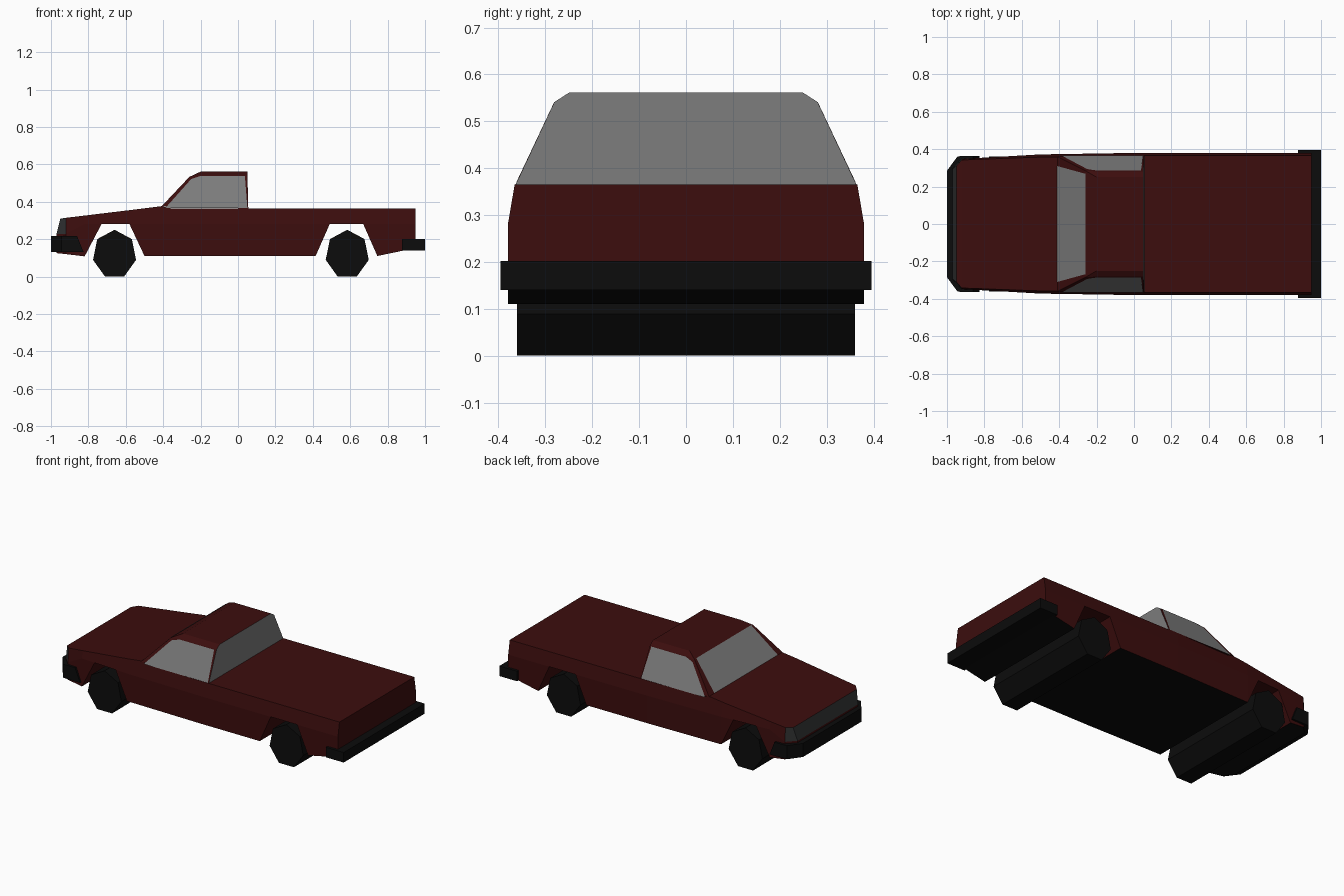
import bpy, bmesh, math

cube = bpy.data.objects.get("Cube")
if cube:
    bpy.data.objects.remove(cube, do_unlink=True)


def material(name, rgb):
    m = bpy.data.materials.new(name)
    m.use_nodes = True
    m.diffuse_color = (*rgb, 1)
    b = next(n for n in m.node_tree.nodes if n.type == 'BSDF_PRINCIPLED')
    b.inputs["Base Color"].default_value = (*rgb, 1)
    b.inputs["Roughness"].default_value = 0.8
    return m


RED = material("dark red paint", (0.045, 0.004, 0.004))
BLACK = material("black rubber", (0.0035, 0.0035, 0.0035))
GLASS = material("grey glass", (0.2, 0.2, 0.2))
GRILLE = material("dark grey grille", (0.032, 0.034, 0.035))


def build(name, verts, faces, mats, rule=None, closed=True):
    """Make a flat-shaded object; rule(face) picks the material slot."""
    bm = bmesh.new()
    vs = [bm.verts.new(v) for v in verts]
    for f in faces:
        bm.faces.new([vs[i] for i in f])
    if closed:
        bmesh.ops.remove_doubles(bm, verts=bm.verts[:], dist=0.0005)
        bmesh.ops.recalc_face_normals(bm, faces=bm.faces[:])
    bm.normal_update()
    if rule:
        for f in bm.faces:
            f.material_index = rule(f)
    me = bpy.data.meshes.new(name)
    bm.to_mesh(me)
    bm.free()
    for m in mats:
        me.materials.append(m)
    ob = bpy.data.objects.new(name, me)
    bpy.context.collection.objects.link(ob)
    return ob


def prism(name, bottom, top, mat):
    """Solid between two matching outlines."""
    n = len(bottom)
    faces = [tuple(range(n)), tuple(range(n, 2 * n))]
    faces += [(i, (i + 1) % n, n + (i + 1) % n, n + i) for i in range(n)]
    return build(name, bottom + top, faces, [mat])


# Body: columns of (x, underside z, crease z, top z), lofted along the truck
WIDTHS = [(-0.97, 0.295), (-0.92, 0.348), (-0.5, 0.372), (0, 0.38), (0.96, 0.38)]


def half_width(x, z):
    for (x0, w0), (x1, w1) in zip(WIDTHS, WIDTHS[1:]):
        if x <= x1:
            w = w0 + (w1 - w0) * (x - x0) / (x1 - x0)
            break
    return w - max(0, z - 0.28) * 0.17


columns = [
    (-0.97, 0.125, 0.228, 0.31), (-0.92, 0.12, 0.228, 0.314),
    (-0.82, 0.108, 0.28, 0.326), (-0.73, 0.28, 0.28, 0.337),
    (-0.58, 0.28, 0.28, 0.355), (-0.50, 0.11, 0.28, 0.365),
    (-0.41, 0.11, 0.28, 0.376), (-0.36, 0.11, 0.28, 0.365),
    (0.0, 0.11, 0.28, 0.365), (0.415, 0.11, 0.28, 0.365),
    (0.49, 0.28, 0.28, 0.365), (0.67, 0.28, 0.28, 0.365),
    (0.745, 0.11, 0.28, 0.365), (0.88, 0.138, 0.28, 0.365),
    (0.95, 0.155, 0.28, 0.365)]
verts, faces = [], []
for i, (x, *zs) in enumerate(columns):
    right = []
    for k, z in enumerate(zs):
        px = x + 0.02 if i == 0 and k == 2 else x   # nose leans back
        right.append((px, -half_width(px, z), z))
    verts += right + [(a, -b, c) for a, b, c in reversed(right)]
    if i:
        p, q = 6 * (i - 1), 6 * i
        for j in range(6):
            ring = [p + j, p + (j + 1) % 6, q + (j + 1) % 6, q + j]
            # skip the collapsed corner where crease and arch roof meet
            keep = []
            for v in ring:
                if all(verts[v] != verts[u] for u in keep):
                    keep.append(v)
            if len(keep) > 2:
                faces.append(keep)
for s in (0, 6 * (len(columns) - 1)):
    faces += [(s, s + 1, s + 4, s + 5), (s + 1, s + 2, s + 3, s + 4)]


def body_rule(f):
    c = f.calc_center_median()
    if c.x < -0.925 and c.z > 0.23 and f.normal.z < 0.6:
        return 2                                    # grille and lamp corners
    if f.normal.z < -0.9 and c.z < 0.2:
        return 1                                    # underside
    return 0


build("body", verts, faces, [RED, BLACK, GRILLE], body_rule)

# Cab: one half outline mirrored; the flat back is all glass
half = [(-0.41, 0.36, 0.374), (-0.26, 0.285, 0.533), (-0.205, 0.281, 0.541),
        (0.05, 0.281, 0.541), (0.055, 0.364, 0.364),
        (-0.20, 0.25, 0.561), (0.05, 0.25, 0.561)]
verts = half + [(x, -y, z) for x, y, z in half]
faces = [(0, 7, 8, 1), (1, 8, 12, 5), (5, 12, 13, 6),
         (4, 3, 6, 13, 10, 11), (0, 4, 11, 7)]
for s in (0, 7):
    faces += [(s, s + 1, s + 2, s + 3, s + 4),
              (s + 1, s + 5, s + 2), (s + 2, s + 5, s + 6, s + 3)]
build("cab", verts, faces, [RED, GLASS], lambda f: int(f.normal.x > 0.9))

# Side windows, lying just proud of the cab sides
outline = [(-0.388, 0.367), (-0.25, 0.522), (-0.20, 0.538), (0.037, 0.538), (0.05, 0.367)]
for side, label in ((1, "left"), (-1, "right")):
    pane = [(x, side * (0.3675 - (z - 0.365) * 0.471), z) for x, z in outline]
    order = range(5) if side > 0 else range(4, -1, -1)
    build(label + "_side_window", pane, [tuple(order)], [GLASS], closed=False)

# Windscreen
build("windscreen",
      [(-0.411, 0.31, 0.378), (-0.411, -0.31, 0.378),
       (-0.258, -0.268, 0.538), (-0.258, 0.268, 0.538)],
      [(0, 3, 2, 1)], [GLASS], closed=False)

# Bumpers
def front_outline(back, z):
    h = [(-1.0, 0.285, z), (-0.943, 0.362, z), (back, 0.364, z)]
    return h + [(x, -y, z) for x, y, z in reversed(h)]


prism("front_bumper", front_outline(-0.826, 0.132), front_outline(-0.86, 0.216), BLACK)


def rectangle(z):
    return [(0.878, -0.396, z), (1.0, -0.396, z), (1.0, 0.396, z), (0.878, 0.396, z)]


prism("rear_bumper", rectangle(0.14), rectangle(0.202), BLACK)

# Seven-sided wheel rollers spanning the full width
for label, cx in (("front", -0.66), ("rear", 0.584)):
    def ring(y):
        return [(cx + 0.118 * math.sin(math.tau * i / 7), y,
                 0.1185 + 0.1315 * math.cos(math.tau * i / 7)) for i in range(7)]
    prism(label + "_wheels", ring(-0.361), ring(0.361), BLACK)
